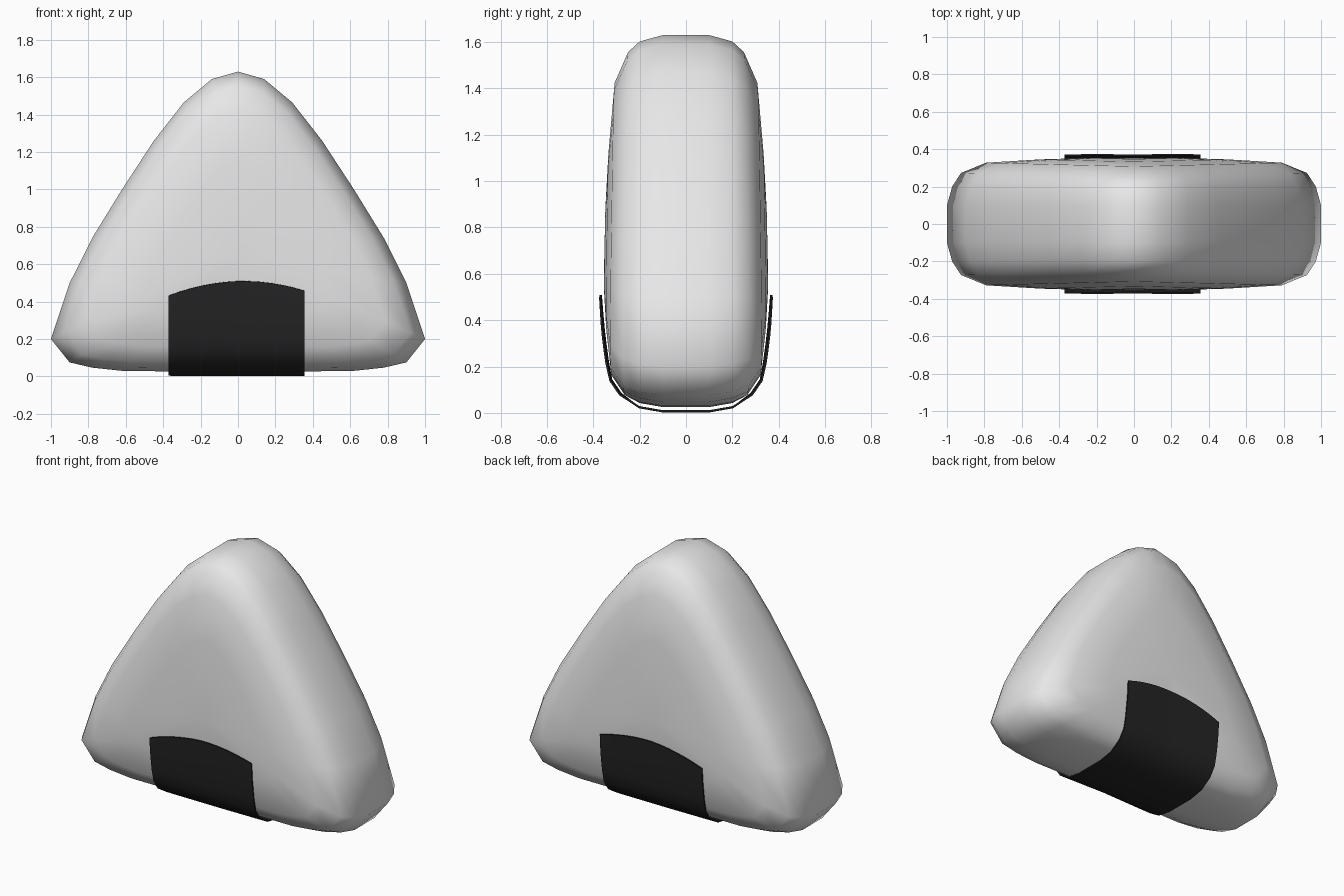
import bpy, bmesh

if "Cube" in bpy.data.objects:
    bpy.data.objects.remove(bpy.data.objects["Cube"])


def material(name, rgb):
    m = bpy.data.materials.new(name)
    m.diffuse_color = (*rgb, 1)
    m.use_nodes = True
    m.node_tree.nodes["Principled BSDF"].inputs["Base Color"].default_value = m.diffuse_color
    return m


def make(name, verts, faces, mat, fix_normals=False):
    me = bpy.data.meshes.new(name)
    me.from_pydata(verts, [], faces)
    if fix_normals:
        bm = bmesh.new()
        bm.from_mesh(me)
        bmesh.ops.recalc_face_normals(bm, faces=bm.faces)
        bm.to_mesh(me)
        bm.free()
    me.materials.append(mat)
    for p in me.polygons:
        p.use_smooth = True
    ob = bpy.data.objects.new(name, me)
    bpy.context.collection.objects.link(ob)
    return ob


rice_white = material("rice white", (0.8, 0.8, 0.8))
seaweed_black = material("seaweed black", (0.018, 0.018, 0.018))

# Rice body: rounded triangle outline (right half, apex to bottom), mirrored
half = [(0, 1.63), (.14, 1.59), (.29, 1.465), (.45, 1.26), (.62, 1.0),
        (.78, .74), (.9, .5), (1, .2), (.9, .075), (.78, .047),
        (.62, .03), (.31, .026), (0, .025)]
outline = half + [(-x, z) for x, z in half[-2:0:-1]]
n = len(outline)

# Rings shrink toward the middle of each broad face: (depth, scale)
steps = [(.1, 1), (.2, .972), (.25, .925), (.308, .79), (.333, .5), (.347, .25)]
rings = [(-d, s) for d, s in reversed(steps)] + steps
CZ = .65
verts, faces = [], []
for d, s in rings:
    for x, z in outline:
        bulge = .025 * abs(x * s) if s < .95 else 0
        y = abs(d) + bulge
        verts.append((x * s, y if d > 0 else -y, CZ + (z - CZ) * s))
for r in range(len(rings) - 1):
    for i in range(n):
        j = (i + 1) % n
        faces.append((r * n + i, r * n + j, (r + 1) * n + j, (r + 1) * n + i))
# Close both broad faces with a centre point
for y, base in ((-.353, 0), (.353, (len(rings) - 1) * n)):
    verts.append((0, y, CZ))
    c = len(verts) - 1
    faces += [(base + i, base + (i + 1) % n, c) for i in range(n)]
rice = make("rice_body", verts, faces, rice_white, True)

# Seaweed strip: wraps front, underside and back with an arched top edge
X0, X1, COLS = -.372, .355, 12
lower = [(.33, .22), (.31, .15), (.27, .09), (.2, .035), (.1, .01)]
verts, faces = [], []
for i in range(COLS + 1):
    x = X0 + (X1 - X0) * i / COLS
    top = .51 - .48 * (x - .03) ** 2
    side = [(.36, .22 + (top - .22) * t) for t in (1, .75, .5, .25)] + lower
    profile = [(-y, z) for y, z in side] + [(0, .01)] + side[::-1]
    rows = len(profile)
    verts += [(x, y, z) for y, z in profile]
for i in range(COLS):
    for j in range(rows - 1):
        a = i * rows + j
        faces.append((a, a + 1, a + rows + 1, a + rows))
seaweed = make("seaweed_wrap", verts, faces, seaweed_black)

# Hug the rice, then give the sheet a little thickness
wrap = seaweed.modifiers.new("hug", 'SHRINKWRAP')
wrap.target = rice
wrap.wrap_method = 'NEAREST_SURFACEPOINT'
wrap.wrap_mode = 'ABOVE_SURFACE'
wrap.offset = .015
solid = seaweed.modifiers.new("thickness", 'SOLIDIFY')
solid.thickness = .008
solid.offset = 1

# Smooth shading with sharp sheet edges
bpy.ops.object.select_all(action='DESELECT')
seaweed.select_set(True)
bpy.context.view_layer.objects.active = seaweed
for m in ("hug", "thickness"):
    bpy.ops.object.modifier_apply(modifier=m)
bpy.ops.object.shade_smooth_by_angle(angle=1.0)
